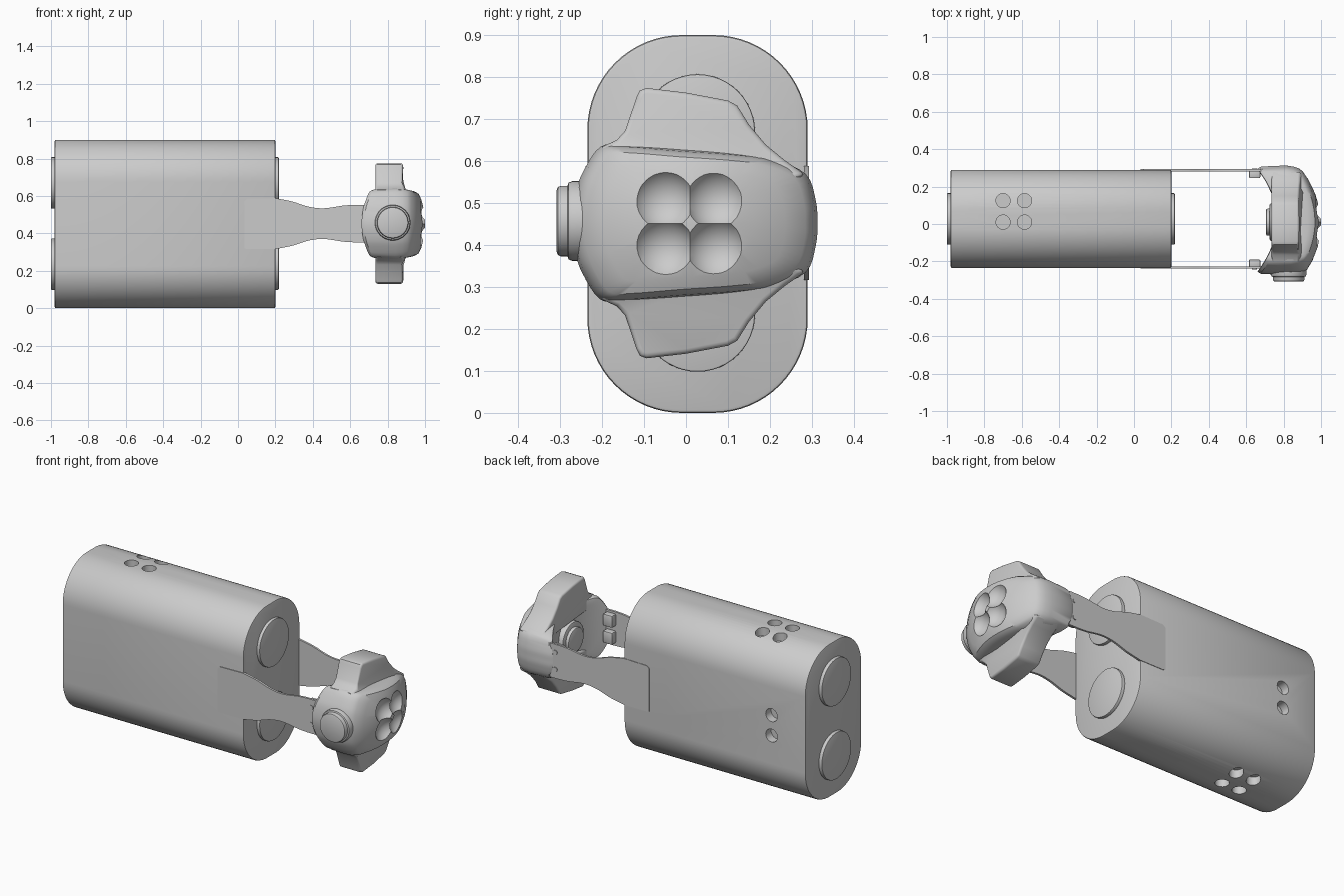
import bpy, bmesh, math
from mathutils import Vector

if "Cube" in bpy.data.objects:
    bpy.data.objects.remove(bpy.data.objects["Cube"])

ZC = 0.452   # height of the head's mirror plane
YC = 0.0275  # middle of the housing


def make(name, verts, faces, bevel=0.0, seg=2):
    bm = bmesh.new()
    vs = [bm.verts.new(v) for v in verts]
    for f in faces:
        bm.faces.new([vs[i] for i in f])
    bmesh.ops.recalc_face_normals(bm, faces=bm.faces)
    me = bpy.data.meshes.new(name)
    bm.to_mesh(me)
    bm.free()
    ob = bpy.data.objects.new(name, me)
    bpy.context.collection.objects.link(ob)
    if bevel:
        m = ob.modifiers.new("edge", 'BEVEL')
        m.width, m.segments = bevel, seg
        m.limit_method, m.angle_limit = 'ANGLE', math.radians(50)
        apply(ob, m)
    return ob


def apply(ob, mod):
    bpy.context.view_layer.objects.active = ob
    bpy.ops.object.modifier_apply(modifier=mod.name)


def smooth(ob, angle=35):
    bpy.ops.object.select_all(action='DESELECT')
    ob.select_set(True)
    bpy.context.view_layer.objects.active = ob
    bpy.ops.object.shade_smooth_by_angle(angle=math.radians(angle))


def prism(name, pts, axis, a, b, bevel=0.0):
    """Extrude a 2D outline along an axis from a to b."""
    place = {'x': lambda p, t: (t, p[0], p[1]),
             'y': lambda p, t: (p[0], t, p[1]),
             'z': lambda p, t: (p[0], p[1], t)}[axis]
    n = len(pts)
    verts = [place(p, a) for p in pts] + [place(p, b) for p in pts]
    faces = [list(range(n)), list(range(n, 2 * n))]
    faces += [[i, (i + 1) % n, n + (i + 1) % n, n + i] for i in range(n)]
    return make(name, verts, faces, bevel)


def circle(u, v, r, n=32):
    return [(u + r * math.cos(2 * math.pi * i / n), v + r * math.sin(2 * math.pi * i / n)) for i in range(n)]


def curve(pts, steps=4, closed=True):
    """Smooth curve through the points."""
    n, out = len(pts), []
    P = [Vector(p) for p in pts]
    at = (lambda i: P[i % n]) if closed else (lambda i: P[max(0, min(n - 1, i))])
    for i in range(n if closed else n - 1):
        a, b, c, d = at(i - 1), at(i), at(i + 1), at(i + 2)
        for k in range(steps):
            t = k / steps
            out.append(tuple(0.5 * (2 * b + (c - a) * t + (2 * a - 5 * b + 4 * c - d) * t * t
                                    + (3 * b - a - 3 * c + d) * t ** 3)))
    return out if closed else out + [tuple(P[-1])]


def cut(ob, cutters):
    for c in cutters:
        c.hide_render = True
        m = ob.modifiers.new("cut", 'BOOLEAN')
        m.operation, m.solver, m.object = 'DIFFERENCE', 'EXACT', c
        apply(ob, m)
        bpy.data.objects.remove(c)


# Main housing: long rounded block
R, hw, outline = 0.225, 0.2625, []
for cy, cz, a0 in ((1, 0.9 - R, 0), (-1, 0.9 - R, 90), (-1, R, 180), (1, R, 270)):
    for i in range(17):
        a = math.radians(a0 + 90 * i / 16)
        outline.append((YC + cy * (hw - R) + R * math.cos(a), cz + R * math.sin(a)))
housing = prism("housing", outline, 'x', -0.98, 0.2, 0.008)

# Vent holes: four on top, four below, two at the back
holes = []
for x in (-0.70, -0.585):
    for y in (0.01, 0.125):
        holes.append(prism("hole", circle(x, y, 0.038), 'z', 0.85, 1.0))
        holes.append(prism("hole", circle(x, y, 0.038), 'z', -0.1, 0.05))
for z in (0.39, 0.51):
    holes.append(prism("hole", circle(-0.76, z, 0.038), 'y', 0.24, 0.4))
cut(housing, holes)
smooth(housing)

# Round caps on both ends
for i, z in enumerate((0.235, 0.67)):
    smooth(prism(f"left_cap_{i}", circle(YC, z, 0.137, 48), 'x', -1.0, -0.97, 0.004))
    smooth(prism(f"right_cap_{i}", circle(YC, z, 0.137, 48), 'x', 0.19, 0.218, 0.004))

# Waisted side arms, hinge blocks and screws
top = curve([(0.20, 0.588), (0.29, 0.57), (0.38, 0.542), (0.46, 0.534), (0.56, 0.548), (0.62, 0.552)], 5, False)
low = [(x, 2 * ZC - z) for x, z in reversed(top)]
arm = ([(0.035, 0.32), (0.035, 0.572), (0.05, 0.585)] + top + [(0.68, 0.552), (0.68, 0.352)] + low + [(0.05, 0.316)])
for side, ya, yb, yi, out in (("front", -0.239, -0.226, -0.19, -1), ("back", 0.281, 0.293, 0.245, 1)):
    smooth(prism(side + "_arm", arm, 'y', ya, yb))
    face = ya if out < 0 else yb
    for i, z in enumerate((0.405, 0.505)):
        sq = [(0.615, z - 0.035), (0.675, z - 0.035), (0.675, z + 0.035), (0.615, z + 0.035)]
        smooth(prism(f"{side}_hinge_{i}", sq, 'y', min(yi, face - out * 0.005), max(yi, face - out * 0.005), 0.006))
        smooth(prism(f"{side}_screw_{i}", circle(0.645, z, 0.013, 16), 'y', face - 0.004, face + 0.004))

# Head shell: outline swept through rings, domed front and hollow back
half = [(0.307, 0), (0.304, 0.05), (0.28, 0.115), (0.2, 0.15), (0.12, 0.162), (-0.02, 0.172),
        (-0.145, 0.182), (-0.2, 0.178), (-0.24, 0.12), (-0.258, 0.07), (-0.267, 0)]
ring = curve(half + [(y, -d) for y, d in half[-2:0:-1]])


def front(y, d):
    return 1.0 - 1.2 * (y * y + d * d)


def back(y, d):
    return 0.765 - 0.095 * min(1.15, ((y - 0.02) / 0.26) ** 2)


levels = [(s, back, dx) for s, dx in ((0.25, 0), (0.5, 0), (0.75, 0), (0.9, 0), (0.96, 0.002), (1.0, 0.025))]
levels += [(s, front, dx) for s, dx in ((1.02, -0.07), (1.0, -0.035), (0.97, -0.014), (0.92, -0.003),
                                        (0.75, 0), (0.5, 0), (0.25, 0))]
n, verts, faces = len(ring), [], []
for s, fn, dx in levels:
    for y, d in ring:
        yy, dd = 0.02 + (y - 0.02) * s, d * s
        verts.append((fn(yy, dd) + dx, yy, ZC + dd))
for k in range(len(levels) - 1):
    faces += [[k * n + i, k * n + (i + 1) % n, (k + 1) * n + (i + 1) % n, (k + 1) * n + i] for i in range(n)]
for base, x in ((0, back(0.02, 0)), ((len(levels) - 1) * n, front(0.02, 0))):
    verts.append((x, 0.02, ZC))
    faces += [[base + i, base + (i + 1) % n, len(verts) - 1] for i in range(n)]
head = make("head_shell", verts, faces)

# Four overlapping bowls scooped from the head front
bowls = []
for y in (-0.054, 0.074):
    for z in (0.392, 0.51):
        bpy.ops.mesh.primitive_uv_sphere_add(segments=32, ring_count=16, radius=0.08, location=(1.028, y, z))
        bowls.append(bpy.context.object)
cut(head, bowls)
smooth(head, 32)

# Upper and lower ears, mirrored
ear = [(-0.21, 0.12), (-0.2, 0.182), (-0.165, 0.198), (-0.145, 0.22), (-0.118, 0.3), (-0.11, 0.316),
       (-0.094, 0.322), (0.0, 0.311), (0.1, 0.292), (0.122, 0.28), (0.15, 0.235), (0.19, 0.187), (0.235, 0.15),
       (0.285, 0.115), (0.2, 0.08)]
for name, s in (("upper_ear", 1), ("lower_ear", -1)):
    ob = prism(name, [(y, ZC + s * d) for y, d in ear], 'x', 0.735, 0.882)
    for v in ob.data.vertices:  # front of the ear leans back toward its tip
        if v.co.x > 0.8:
            v.co.x += 0.045 * max(0, 1 - (abs(v.co.z - ZC) - 0.12) / 0.1) - 0.3 * max(0, abs(v.co.y) - 0.15)
    m = ob.modifiers.new("edge", 'BEVEL')
    m.width, m.segments, m.limit_method = 0.012, 3, 'ANGLE'
    m.angle_limit = math.radians(60)
    apply(ob, m)
    smooth(ob, 40)

# Side knob and inner pad
smooth(prism("knob_collar", circle(0.827, 0.457, 0.095, 40), 'y', -0.283, -0.2, 0.012))
smooth(prism("side_knob", circle(0.827, 0.457, 0.084, 40), 'y', -0.308, -0.2, 0.01))
smooth(prism("inner_pad", circle(0.01, ZC, 0.1, 32), 'x', 0.725, 0.79, 0.008))
smooth(prism("inner_button", circle(0.01, ZC, 0.072, 32), 'x', 0.706, 0.79, 0.008))
